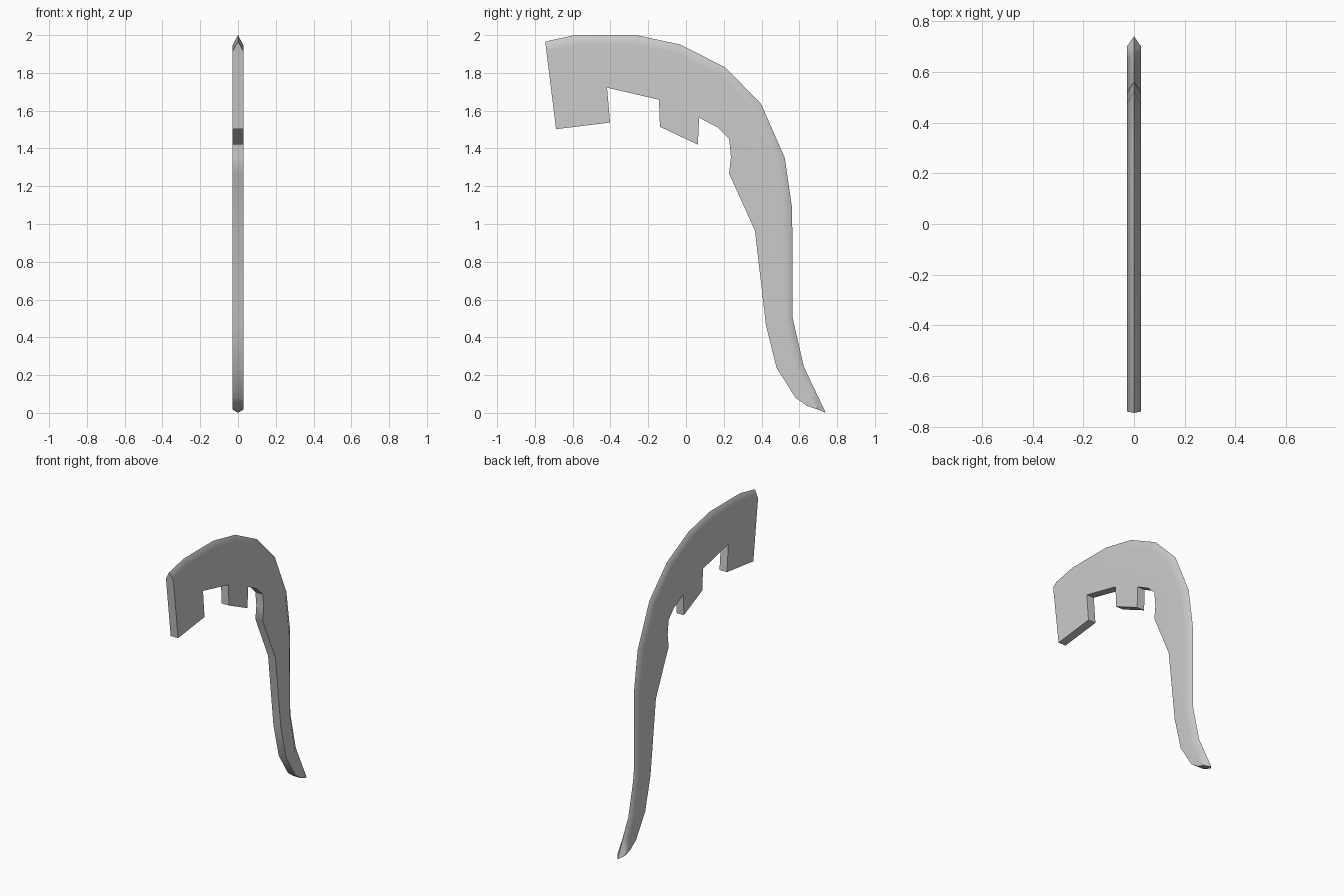
import bpy, bmesh, math

if "Cube" in bpy.data.objects:
    bpy.data.objects.remove(bpy.data.objects["Cube"])

HALF = 0.028  # half thickness of the blade

# Ridge of the bevelled back edge, (y, z) from the top end down to the tip
ridge = [(-.745, 1.966), (-.587, 2.0), (-.264, 2.0), (-.03, 1.95), (.206, 1.83),
         (.397, 1.637), (.523, 1.35), (.562, 1.08), (.565, .5), (.624, .244),
         (.682, .122), (.74, 0.0)]
# Where the bevel meets the flat sides, matching the ridge point for point
shoulder = [(-.739, 1.915), (-.583, 1.948), (-.267, 1.948), (-.045, 1.903), (.18, 1.79),
            (.353, 1.61), (.474, 1.338), (.512, 1.077), (.524, .49), (.58, .225),
            (.643, .105), (.70, .017)]
# Notched inner edge, from the tip back up to the top end
inner = [(.64, .037), (.58, .08), (.48, .238), (.423, .466), (.365, .965), (.228, 1.267),
         (.238, 1.356), (.228, 1.452), (.17, 1.51), (.069, 1.563), (.063, 1.42),
         (-.138, 1.515), (-.143, 1.658), (-.418, 1.722), (-.402, 1.537), (-.688, 1.502)]

bm = bmesh.new()


def row(points, x):
    return [bm.verts.new((x, y, z)) for y, z in points]


def strip(a, b):
    for i in range(len(a) - 1):
        bm.faces.new((a[i], a[i + 1], b[i + 1], b[i]))


top = row(ridge, 0)
left = row(shoulder + inner, -HALF)
right = row(shoulder + inner, HALF)
n = len(ridge)

# Flat sides and the bevels rising to the ridge
for side in (left, right):
    bm.faces.new(side)
    strip(top, side[:n])

# Inner edge wall, tip cap and top end cap
strip(left[n - 1:], right[n - 1:])
bm.faces.new((top[-1], left[n - 1], right[n - 1]))
bm.faces.new((top[0], left[0], left[-1], right[-1], right[0]))
bmesh.ops.recalc_face_normals(bm, faces=bm.faces)

mesh = bpy.data.meshes.new("blade")
bm.to_mesh(mesh)
bm.free()
blade = bpy.data.objects.new("blade", mesh)
bpy.context.collection.objects.link(blade)

# Soft bevel shading, crisp ridge and notches, flat sides
bpy.context.view_layer.objects.active = blade
blade.select_set(True)
bpy.ops.object.shade_smooth_by_angle(angle=math.radians(35))
weighted = blade.modifiers.new("flat_sides", 'WEIGHTED_NORMAL')
weighted.keep_sharp = True
